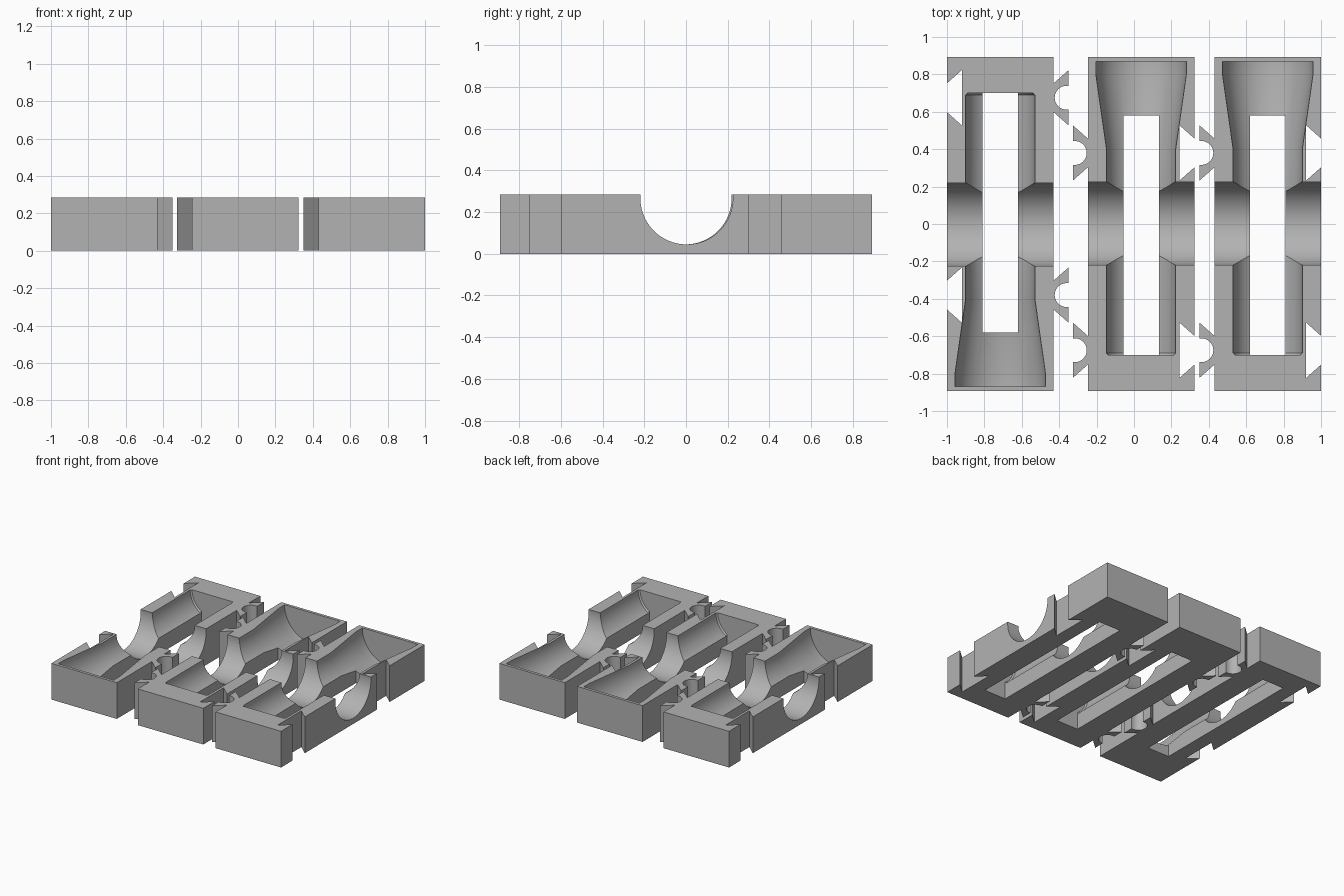
import bpy, bmesh, math
from mathutils import Matrix

if "Cube" in bpy.data.objects:
    bpy.data.objects.remove(bpy.data.objects["Cube"])

H = 0.285            # block height
W = 0.285            # half width of a block
L = 0.893            # half length of a block
JOINTS = (0.38, -0.675)   # centres of the dovetail joints along y

grey = bpy.data.materials.new("light_grey")
grey.diffuse_color = (0.45, 0.45, 0.45, 1)
grey.use_nodes = True
grey.node_tree.nodes["Principled BSDF"].inputs["Base Color"].default_value = grey.diffuse_color


def make_object(name, bm):
    bmesh.ops.recalc_face_normals(bm, faces=bm.faces)
    mesh = bpy.data.meshes.new(name)
    bm.to_mesh(mesh)
    bm.free()
    ob = bpy.data.objects.new(name, mesh)
    bpy.context.collection.objects.link(ob)
    return ob


def prism(name, outline, z0, z1):
    bm = bmesh.new()
    face = bm.faces.new([bm.verts.new((x, y, z0)) for x, y in outline])
    top = bmesh.ops.extrude_face_region(bm, geom=[face])["geom"]
    verts = [v for v in top if isinstance(v, bmesh.types.BMVert)]
    bmesh.ops.translate(bm, verts=verts, vec=(0, 0, z1 - z0))
    return make_object(name, bm)


def lathe(name, profile, matrix, n=72):
    """Solid of revolution around local z from (radius, z) pairs."""
    bm = bmesh.new()
    rings = []
    for r, z in profile:
        angles = [2 * math.pi * (i + 0.5) / n for i in range(n)]
        rings.append([bm.verts.new((r * math.cos(a), r * math.sin(a), z)) for a in angles])
    for a, b in zip(rings, rings[1:]):
        for i in range(n):
            j = (i + 1) % n
            bm.faces.new((a[i], a[j], b[j], b[i]))
    bm.faces.new(rings[0])
    bm.faces.new(rings[-1])
    bm.transform(matrix)
    return make_object(name, bm)


def block_outline():
    # right side going up, with dovetail sockets
    pts = [(-W, -L), (W, -L)]
    for c in sorted(JOINTS):
        pts += [(W, c - 0.077), (W - 0.08, c - 0.148), (W - 0.08, c + 0.148), (W, c + 0.077)]
    pts += [(W, L), (-W, L)]
    # left side going down, with dovetail ears relieved by a round notch
    for c in sorted(JOINTS, reverse=True):
        out = -W - 0.08
        pts += [(-W, c + 0.077), (out, c + 0.148), (out, c + 0.064)]
        for i in range(25):
            a = math.pi / 2 - math.pi * i / 24
            pts.append((out + 0.01 + 0.064 * math.cos(a), c + 0.064 * math.sin(a)))
        pts += [(out, c - 0.064), (out, c - 0.148), (-W, c - 0.077)]
    return pts


# Solid block with its interlocking edges
block = prism("mold_block_right", block_outline(), 0, H)

# Cutters: flared lengthwise cavity, crosswise channel, through slot
along_y = Matrix.Translation((0, 0, H)) @ Matrix.Rotation(-math.pi / 2, 4, 'X')
along_x = Matrix.Translation((0, 0.003, 0.267)) @ Matrix.Rotation(math.pi / 2, 4, 'Y')
cutters = [
    lathe("cavity_cutter", [(0.175, -0.70), (0.185, -0.69), (0.185, 0.40),
                            (0.242, 0.80), (0.242, 0.87)], along_y),
    lathe("channel_cutter", [(0.222, -0.5), (0.222, 0.5)], along_x),
    prism("slot_cutter", [(-0.095, -0.70), (0.095, -0.70), (0.095, 0.58), (-0.095, 0.58)],
          -0.1, H + 0.1),
]
for cutter in cutters:
    mod = block.modifiers.new(cutter.name, 'BOOLEAN')
    mod.operation = 'DIFFERENCE'
    mod.solver = 'EXACT'
    mod.object = cutter

# Bake the cuts, then discard the cutters
bpy.context.view_layer.update()
depsgraph = bpy.context.evaluated_depsgraph_get()
baked = bpy.data.meshes.new_from_object(block.evaluated_get(depsgraph))
block.modifiers.clear()
block.data = baked
for cutter in cutters:
    bpy.data.objects.remove(cutter)
baked.materials.clear()
baked.materials.append(grey)

bpy.ops.object.select_all(action='DESELECT')
bpy.context.view_layer.objects.active = block
block.select_set(True)
bpy.ops.object.shade_smooth_by_angle(angle=math.radians(25))

# Three blocks side by side, the left one turned around
block.location.x = 0.715
for name, x, turn in (("mold_block_middle", 0.038, 0), ("mold_block_left", -0.715, math.pi)):
    copy = block.copy()
    copy.data = block.data.copy()
    copy.name = name
    copy.location.x = x
    copy.rotation_euler.z = turn
    bpy.context.collection.objects.link(copy)
